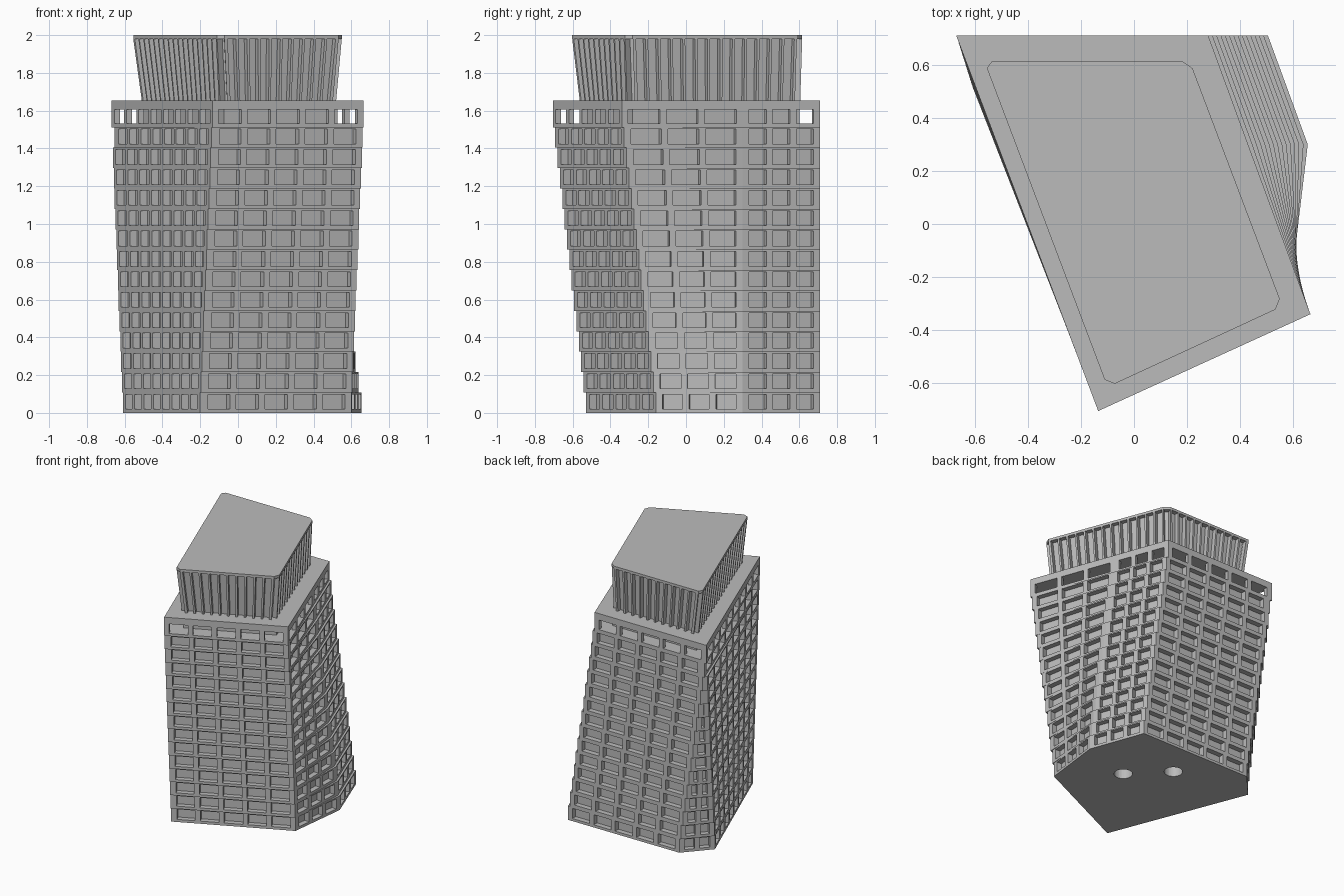
import bpy
import bmesh
from mathutils import Vector

if "Cube" in bpy.data.objects:
    bpy.data.objects.remove(bpy.data.objects["Cube"])

stone = bpy.data.materials.new("grey_concrete")
stone.use_nodes = True
GREY = (0.5, 0.5, 0.5, 1)
stone.diffuse_color = GREY
stone.node_tree.nodes["Principled BSDF"].inputs["Base Color"].default_value = GREY


def make_object(name, lofts):
    """Object from closed lofts, each (bottom outline, top outline, z0, z1)."""
    bm = bmesh.new()
    for low, high, z0, z1 in lofts:
        a = [bm.verts.new((p.x, p.y, z0)) for p in low]
        b = [bm.verts.new((p.x, p.y, z1)) for p in high]
        bm.faces.new(a[::-1])
        bm.faces.new(b)
        for i in range(len(a)):
            j = (i + 1) % len(a)
            bm.faces.new((a[i], a[j], b[j], b[i]))
    bmesh.ops.recalc_face_normals(bm, faces=bm.faces)
    mesh = bpy.data.meshes.new(name)
    bm.to_mesh(mesh)
    bm.free()
    mesh.materials.append(stone)
    obj = bpy.data.objects.new(name, mesh)
    bpy.context.collection.objects.link(obj)
    return obj


def outline(*points):
    return [Vector(p) for p in points]


def inward(a, b):
    u = (b - a).normalized()
    return Vector((-u.y, u.x))


def inset(poly, d):
    result = []
    for i, p in enumerate(poly):
        n1 = inward(poly[i - 1], p)
        n2 = inward(p, poly[(i + 1) % len(poly)])
        result.append(p + (n1 + n2) * d / (1 + n1.dot(n2)))
    return result


def piers(poly, edge, count, width, depth):
    """Quads dividing one wall into equal bays, mitred at both corners."""
    a, b = poly[edge], poly[(edge + 1) % len(poly)]
    inner = inset(poly, depth)
    ia, ib = inner[edge], inner[(edge + 1) % len(poly)]
    u, n, length = (b - a).normalized(), inward(a, b) * depth, (b - a).length
    first = max(width, (ia - a).dot(u) + 0.002)
    last = max(width, (b - ib).dot(u) + 0.002)
    p, q = a + u * first, b - u * last
    quads = [[a, p, p + n, ia], [q, b, ib, q + n]]
    for k in range(1, count):
        mid = a + u * (first / 2 + (length - first / 2 - last / 2) * k / count)
        s, t = mid - u * width / 2, mid + u * width / 2
        quads.append([s, t, t + n, s + n])
    return quads


# Leaning outlines: back right, side bend, front, front left, bend, back left
GROUND = outline((-.44, .71), (-.61, .52), (-.2, -.53), (.6, -.16), (.655, .3), (.505, .71))
CROWN = outline((-.67, .71), (-.67, .71), (-.135, -.705), (.665, -.34), (.43, .3), (.28, .71))
FLOORS, STEP, ROOF = 15, 0.108, 1.655

# Two round shafts entering from below
shafts = []
for x, y in ((0.25, 0.18), (0.0, 0.43)):
    bpy.ops.mesh.primitive_cylinder_add(vertices=32, radius=0.065, depth=0.5, location=(x, y, 0.05))
    cutter = bpy.context.object
    cutter.name = "shaft_cutter"
    cutter.hide_render = True
    cutter.hide_set(True)
    cutter.display_type = 'WIRE'
    shafts.append(cutter)

# Stepped storeys: sill slab, recessed core, lintel slab and window piers
for i in range(FLOORS):
    top = i == FLOORS - 1
    poly = [g.lerp(c, i / (FLOORS - 1)) for g, c in zip(GROUND, CROWN)]
    bays = [2 if i < 6 else 1, 8, 5, 3, 3, 5]
    if (poly[0] - poly[1]).length < 0.03:
        del poly[1], bays[0]
    z0 = i * STEP
    z1 = ROOF if top else z0 + STEP
    sill, head = z0 + 0.02, z1 - (0.05 if top else 0.01)
    core = inset(poly, 0.11 if top else 0.04)
    parts = [make_object("sill_slab", [(poly, poly, z0, sill)]),
             make_object("window_core", [(core, core, sill, head)]),
             make_object("lintel_slab", [(poly, poly, head, z1)])]
    if i < 3:
        for part in parts:
            for cutter in shafts:
                mod = part.modifiers.new("shaft", 'BOOLEAN')
                mod.operation = 'DIFFERENCE'
                mod.object = cutter
                mod.solver = 'EXACT'
    quads = []
    for edge, count in enumerate(bays):
        quads += piers(poly, edge, count, 0.036, 0.03 if top else 0.04)
    make_object("window_piers", [(q, q, sill, head) for q in quads])


# Flared penthouse with chamfered corners
def chamfer(poly, size):
    result = []
    for i, p in enumerate(poly):
        for other in (poly[i - 1], poly[(i + 1) % len(poly)]):
            result.append(p + (other - p).normalized() * size)
    return result


low = chamfer(outline((-.52, .605), (-.085, -.575), (.53, -.3), (.2, .605)), 0.03)
high = chamfer(outline((-.565, .615), (-.1, -.615), (.56, -.31), (.21, .615)), 0.03)
make_object("penthouse_wall", [(inset(low, 0.035), inset(high, 0.035), ROOF, 1.98)])
make_object("penthouse_roof", [(high, high, 1.98, 2.0)])

# Sloping fins around the penthouse
fins = []
for edge, count in ((1, 17), (3, 10), (5, 13), (7, 10)):
    bottom = piers(low, edge, count, 0.014, 0.04)
    upper = piers(high, edge, count, 0.014, 0.04)
    fins += [(b, t, ROOF, 1.98) for b, t in zip(bottom, upper)]
make_object("penthouse_fins", fins)
